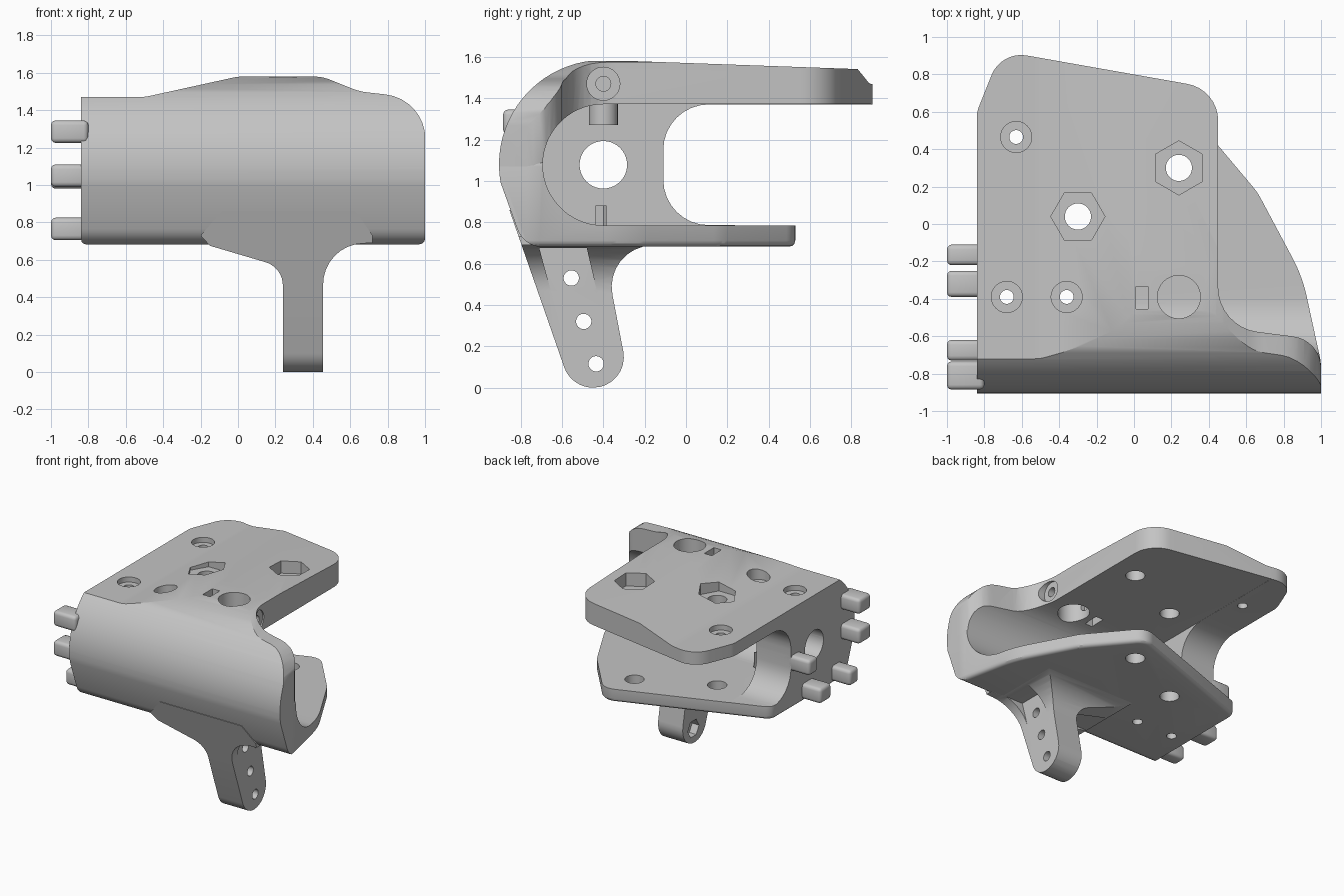
import bpy, bmesh, math
from mathutils import Vector

old = bpy.data.objects.get("Cube")
if old:
    bpy.data.objects.remove(old, do_unlink=True)

grey = bpy.data.materials.new("grey_plastic")
grey.use_nodes = True
colour = (0.55, 0.55, 0.55, 1)
grey.diffuse_color = colour
grey.node_tree.nodes["Principled BSDF"].inputs["Base Color"].default_value = colour


def rounded(points, steps=8):
    """Turn (a, b, radius) corners into an outline with true arcs."""
    out = []
    for i, (a, b, r) in enumerate(points):
        p = Vector((a, b))
        if r == 0:
            out.append(p)
            continue
        u = (Vector(points[i - 1][:2]) - p).normalized()
        v = (Vector(points[(i + 1) % len(points)][:2]) - p).normalized()
        half = math.acos(u.dot(v)) / 2
        reach = r / math.tan(half)
        centre = p + (u + v).normalized() * r / math.sin(half)
        start, end = p + u * reach - centre, p + v * reach - centre
        first = math.atan2(start.y, start.x)
        turn = math.remainder(math.atan2(end.y, end.x) - first, math.tau)
        for k in range(steps + 1):
            t = first + turn * k / steps
            out.append(centre + Vector((math.cos(t), math.sin(t))) * r)
    return out


def circle(a, b, r, n=40, phase=0):
    angles = [phase + math.tau * k / n for k in range(n)]
    return [(a + r * math.cos(t), b + r * math.sin(t)) for t in angles]


def prism(name, outline, axis, lo, hi):
    """Extrude a 2D outline along the named axis."""
    place = {"x": lambda a, b: (lo, a, b), "y": lambda a, b: (a, lo, b), "z": lambda a, b: (a, b, lo)}[axis]
    move = Vector([hi - lo if c == axis else 0 for c in "xyz"])
    bm = bmesh.new()
    face = bm.faces.new([bm.verts.new(place(*p)) for p in outline])
    top = bmesh.ops.extrude_face_region(bm, geom=[face])["geom"]
    bmesh.ops.translate(bm, vec=move, verts=[g for g in top if isinstance(g, bmesh.types.BMVert)])
    bmesh.ops.recalc_face_normals(bm, faces=bm.faces)
    mesh = bpy.data.meshes.new(name)
    bm.to_mesh(mesh)
    bm.free()
    mesh.materials.append(grey)
    obj = bpy.data.objects.new(name, mesh)
    bpy.context.collection.objects.link(obj)
    return obj


def apply(obj, mod):
    bpy.context.view_layer.objects.active = obj
    bpy.ops.object.modifier_apply(modifier=mod.name)


def combine(obj, other, how):
    mod = obj.modifiers.new("combine", "BOOLEAN")
    mod.operation, mod.solver, mod.object = how, "EXACT", other
    apply(obj, mod)
    bpy.data.objects.remove(other, do_unlink=True)


def cut(obj, outline, axis, lo, hi):
    combine(obj, prism("cutter", outline, axis, lo, hi), "DIFFERENCE")


def bevel(obj, width):
    mod = obj.modifiers.new("round", "BEVEL")
    mod.width, mod.segments, mod.angle_limit = width, 3, math.radians(45)
    mod.use_clamp_overlap = False
    apply(obj, mod)


AY, AZ = -0.4, 1.078   # axis of the main bore

# Outlines: side profile, front outline and the two plan outlines
arc = [(AY + 0.505 * math.cos(t), 1.08 + 0.505 * math.sin(t), 0)
       for t in [math.radians(90 + 5 * k) for k in range(21)]]
side = rounded(arc + [(-0.785, 0.68, 0.13), (1, 0.68, 0), (1, 1.535, 0)])
front = rounded([(-1.2, 0.5, 0), (-1.2, 1.47, 0), (-0.5, 1.47, 0.3), (0, 1.58, 0.3),
                 (0.45, 1.58, 0.25), (0.65, 1.50, 0.3), (1.002, 1.46, 0.24), (1.002, 0.5, 0)])
upper_plan = rounded([(-0.84, -1.2, 0), (-0.84, 0.6, 0.15), (-0.71, 0.925, 0.17), (0.45, 0.72, 0.2),
                      (0.45, -0.55, 0.24), (1, -0.62, 0.17), (1, -1.2, 0)])
lower_plan = rounded([(-0.84, -1.2, 0), (-0.84, 0.13, 0.08), (0.34, 0.55, 0.12), (0.66, 0.17, 0.4),
                      (0.9, -0.28, 0.8), (1, -0.74, 0.3), (1, -1.2, 0)])

# Upper and lower jaw of the clamp
upper_trim = prism("trim", upper_plan, "z", 1.07, 2)
lower_trim = prism("trim", lower_plan, "z", 0.682, 1.1)
bevel(lower_trim, 0.03)
jaws = []
for name, trim in [("upper_jaw", upper_trim), ("lower_jaw", lower_trim)]:
    jaw = prism(name, side, "x", -1.5, 1.5)
    combine(jaw, prism("trim", front, "y", -2, 2), "INTERSECT")
    combine(jaw, trim, "INTERSECT")
    jaws.append(jaw)
upper, lower = jaws

# Bore with an open back, leaving a thick end wall
half = [(AY + 0.293 * math.cos(t), AZ + 0.293 * math.sin(t))
        for t in [math.radians(90 + 6 * k) for k in range(31)]]
back = rounded([(-0.11, 0.786, 0.22), (2, 0.786, 0), (2, 1.37, 0), (-0.11, 1.37, 0.22)])
for jaw in jaws:
    cut(jaw, half + [(2, 0.785), (2, 1.371)], "x", -0.54, 2)
    cut(jaw, back, "x", -2, -0.5)
    cut(jaw, circle(AY, AZ, 0.115), "x", -2, 0)
    # Bolt and screw holes through both jaws
    for x, y, r in [(-0.3, 0.04, 0.07), (0.24, 0.3, 0.07), (-0.63, 0.465, 0.037),
                    (-0.68, -0.39, 0.037), (-0.36, -0.39, 0.037)]:
        cut(jaw, circle(x, y, r), "z", 0.3, 2)

# Hexagon nut pockets and counterbores in the top
for x, y, phase in [(-0.3, 0.04, 0), (0.24, 0.3, math.pi / 6)]:
    cut(upper, circle(x, y, 0.145, 6, phase), "z", 1.46, 2)
for x, y in [(-0.63, 0.465), (-0.68, -0.39), (-0.36, -0.39)]:
    cut(upper, circle(x, y, 0.083), "z", 1.43, 2)
# Large sight hole, small slot and sideways screw hole
cut(upper, circle(0.24, -0.39, 0.115), "z", AZ, 2)
cut(upper, [(0.01, -0.455), (0.075, -0.455), (0.075, -0.335), (0.01, -0.335)], "z", AZ, 2)
cut(upper, circle(AY, 1.47, 0.08), "x", 0.44, 0.8)
cut(upper, circle(AY, 1.47, 0.036), "x", 0.1, 0.8)

# Leg with a flared root that runs up into the front of the lower jaw
leg_side = rounded([(-0.855, 0.86, 0), (-0.555, 0, 0.147), (-0.27, 0, 0.147), (-0.4, 0.68, 0.2),
                    (-0.1, 0.69, 0), (-0.1, 0.73, 0), (-0.72, 0.73, 0), (-0.72, 0.86, 0)])
leg = prism("leg", leg_side, "x", -0.3, 0.8)
flare = rounded([(0.24, -0.1, 0), (0.455, -0.1, 0), (0.455, 0.68, 0.22), (0.72, 0.69, 0), (0.72, 0.73, 0),
                 (0.6, 0.9, 0), (-0.05, 0.9, 0), (-0.2, 0.73, 0), (-0.15, 0.675, 0), (0.24, 0.56, 0.13)])
combine(leg, prism("trim", flare, "y", -2, 2), "INTERSECT")
# Screw access channels on both sides of the leg
channel = [(-0.71, 0.675), (-0.5, -0.1), (-0.3, -0.1), (-0.48, 0.675)]
for lo, hi in [(-0.5, 0.24), (0.455, 1)]:
    cut(leg, channel, "x", lo, hi)
for y, z in [(-0.555, 0.53), (-0.495, 0.32), (-0.435, 0.115)]:
    cut(leg, circle(y, z, 0.037), "x", -0.5, 1)
    cut(leg, circle(y, z, 0.07, 6), "x", 0.1, 0.3)

# Locking teeth around the end wall
teeth = []
for y, z, w in [(-0.81, 1.285, 0.075), (-0.81, 1.05, 0.075), (-0.675, 0.765, 0.055),
                (-0.32, 0.765, 0.07), (-0.165, 1.04, 0.055)]:
    tooth = prism("tooth", [(y - w, z - 0.06), (y + w, z - 0.06), (y + w, z + 0.06), (y - w, z + 0.06)],
                  "x", -1, -0.8)
    bevel(tooth, 0.025)
    teeth.append(tooth)

# Small pegs inside the bore
boss = prism("upper_peg", circle(-0.36, AY, 0.07, 24), "z", 1.27, 1.4)
cut(boss, circle(-0.36, -0.39, 0.037), "z", 1, 2)
peg = prism("lower_peg", circle(-0.36, AY, 0.045, 6), "z", 0.74, 0.88)
cut(peg, circle(-0.36, -0.39, 0.037), "z", 0.5, 1)

bpy.ops.object.select_all(action="DESELECT")
for obj in jaws + [leg, boss, peg] + teeth:
    obj.select_set(True)
bpy.context.view_layer.objects.active = upper
bpy.ops.object.shade_smooth_by_angle(angle=math.radians(30))
